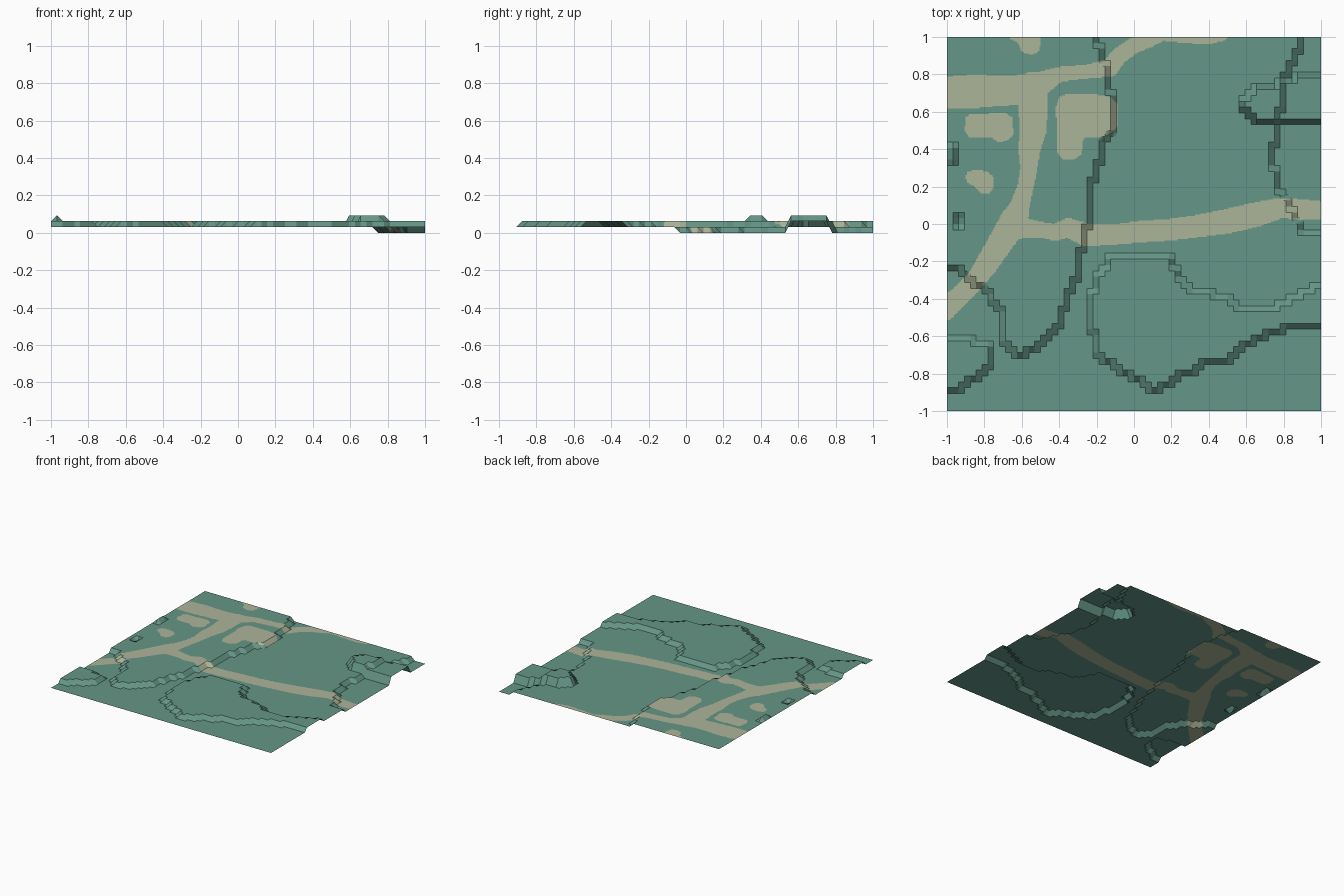
import bpy, bmesh

N = 64            # terrain cells per side
STEP = 2 / N      # cell size, also the height of one terrace
K = 5             # cell subdivisions along path borders


def inside(x, y, poly):
    """Even-odd point in polygon test."""
    hit = False
    for (ax, ay), (bx, by) in zip(poly, poly[1:] + poly[:1]):
        if (ay > y) != (by > y) and x < ax + (y - ay) * (bx - ax) / (by - ay):
            hit = not hit
    return hit


# --- terrace outlines ---
northwest = [(-1.1, 1.1), (-.2, 1.1), (-.2, .96), (-.17, .93), (-.15, .85), (-.14, .72), (-.11, .67),
             (-.11, .5), (-.14, .47), (-.17, .44), (-.2, .27), (-.235, .23), (-.235, .01),
             (-.265, -.02), (-.265, -.12), (-.3, -.14), (-.31, -.28), (-.33, -.34), (-.36, -.37),
             (-.38, -.48), (-.4, -.53), (-.42, -.58), (-.46, -.6), (-.5, -.63), (-.54, -.67),
             (-.58, -.695), (-.62, -.695), (-.66, -.66), (-.69, -.63), (-.7, -.48), (-.73, -.45),
             (-.76, -.4), (-.8, -.35), (-.85, -.31), (-.89, -.265), (-.96, -.23), (-1.1, -.23)]
south = [(-.12, -.165), (.16, -.165), (.2, -.19), (.22, -.25), (.26, -.3), (.28, -.34), (.35, -.36),
         (.42, -.37), (.5, -.4), (.54, -.44), (.6, -.455), (.74, -.455), (.8, -.42), (.86, -.39),
         (.92, -.36), (.96, -.33), (1.1, -.33), (1.1, -.545), (.8, -.545), (.77, -.575), (.7, -.6),
         (.65, -.62), (.6, -.65), (.55, -.69), (.5, -.735), (.38, -.745), (.32, -.78), (.25, -.81),
         (.2, -.84), (.15, -.88), (.07, -.88), (.03, -.84), (-.02, -.81), (-.08, -.78),
         (-.13, -.74), (-.18, -.72), (-.2, -.7), (-.22, -.58), (-.235, -.55), (-.235, -.38),
         (-.21, -.34), (-.2, -.28), (-.15, -.22)]
southwest = [(-1.1, -.607), (-.86, -.607), (-.85, -.64), (-.765, -.64), (-.765, -.76), (-.8, -.78),
             (-.85, -.82), (-.9, -.86), (-.93, -.89), (-1.1, -.89)]
east_basin = [(1.1, 1.1), (.89, 1.1), (.89, .95), (.86, .92), (.83, .83), (.8, .75), (.797, .62),
              (.77, .58), (.765, .42), (.735, .4), (.735, .31), (.765, .29), (.77, .2), (.8, .15),
              (.83, .1), (.84, .07), (.86, .04), (.89, -.01), (.89, -.047), (1.1, -.047)]
northeast = [(.577, .62), (.577, .67), (.61, .7), (.64, .735), (.75, .735), (.77, .765), (.86, .767),
             (.87, .797), (1.1, .797), (1.1, .547), (.65, .547), (.61, .6)]
TERRACES = [(northwest, 1), (south, 1), (southwest, 1), (east_basin, -1), (northeast, 2)]


def level(i, j):
    x, y = i * STEP - 1, j * STEP - 1
    h = 1 + sum(d for poly, d in TERRACES if inside(x, y, poly))
    if i == 1 and 43 <= j <= 45:      # small mound on the west edge
        h += 1
    if i == 2 and j in (32, 33):      # small hollow
        h -= 1
    return h


H = [[level(i, j) * STEP for j in range(N + 1)] for i in range(N + 1)]

# --- sandy paths: centre line points with half-widths ---
PATHS = [
    [(-1, .703, .085), (-.85, .71, .09), (-.7, .713, .08), (-.56, .72, .08), (-.4, .8, .04),
     (-.25, .815, .037), (-.13, .835, .047), (-.08, .9, .045), (0, .955, .042), (.08, .985, .042),
     (.15, 1.01, .03), (.25, 1.01, .04), (.4, 1, .04), (.47, 1, .022), (.5, 1.01, .01)],
    [(-.54, .74, .075), (-.54, .6, .078), (-.54, .5, .07), (-.56, .4, .06), (-.562, .3, .045),
     (-.58, .2, .043), (-.61, .1, .052), (-.64, .02, .075), (-.72, -.11, .067), (-.79, -.22, .06),
     (-.84, -.29, .052), (-.93, -.385, .053), (-1.01, -.45, .065)],
    [(-.62, -.02, .06), (-.5, -.03, .042), (-.42, -.045, .045), (-.35, -.02, .052),
     (-.25, -.06, .06), (-.1, -.055, .055), (.05, -.04, .058), (.2, -.03, .058), (.35, -.01, .06),
     (.5, .015, .066), (.65, .05, .066), (.78, .085, .055), (.88, .08, .054), (1, .073, .048)],
]
SEGMENTS = [(a, b) for path in PATHS for a, b in zip(path, path[1:])]

# --- sandy yards ---
YARDS = [
    [(-.67, 1.1), (-.66, .99), (-.62, .97), (-.6, .92), (-.55, .905), (-.51, .92), (-.5, .96),
     (-.51, 1.1)],
    [(-.42, .62), (-.4, .68), (-.36, .695), (-.17, .69), (-.12, .675), (-.09, .64), (-.09, .52),
     (-.13, .48), (-.18, .465), (-.26, .465), (-.275, .44), (-.28, .37), (-.32, .345),
     (-.38, .345), (-.41, .38), (-.41, .5)],
    [(-.905, .5), (-.9, .57), (-.87, .59), (-.8, .585), (-.75, .595), (-.69, .595), (-.65, .57),
     (-.645, .48), (-.67, .45), (-.72, .435), (-.76, .46), (-.82, .46), (-.88, .46)],
    [(-.9, .25), (-.89, .28), (-.84, .29), (-.78, .28), (-.75, .25), (-.75, .2), (-.77, .165),
     (-.82, .165), (-.85, .2), (-.89, .22)],
]


def sandy(x, y):
    for (ax, ay, ar), (bx, by, br) in SEGMENTS:
        if not (min(ax, bx) - .1 < x < max(ax, bx) + .1 and min(ay, by) - .1 < y < max(ay, by) + .1):
            continue
        dx, dy = bx - ax, by - ay
        t = max(0, min(1, ((x - ax) * dx + (y - ay) * dy) / (dx * dx + dy * dy)))
        r = ar + (br - ar) * t
        if (x - ax - t * dx) ** 2 + (y - ay - t * dy) ** 2 < r * r:
            return 1
    if -.92 < x < -.08 and y > .15:
        return int(any(inside(x, y, p) for p in YARDS))
    return 0


# --- terrain surface: one quad per cell, finer quads where a path border crosses it ---
bm = bmesh.new()
verts = {}


def vert(u, v):
    """Vertex at fine grid position, height blended from the cell corners."""
    if (u, v) not in verts:
        i, j = min(u // K, N - 1), min(v // K, N - 1)
        s, t = u / K - i, v / K - j
        z = ((H[i][j] * (1 - s) + H[i + 1][j] * s) * (1 - t)
             + (H[i][j + 1] * (1 - s) + H[i + 1][j + 1] * s) * t)
        verts[u, v] = bm.verts.new((u * STEP / K - 1, v * STEP / K - 1, z))
    return verts[u, v]


def quad(u, v, w, mat):
    f = bm.faces.new([vert(u, v), vert(u + w, v), vert(u + w, v + w), vert(u, v + w)])
    f.material_index = mat


for i in range(N):
    for j in range(N):
        cells = {(u, v): sandy((u + .5) * STEP / K - 1, (v + .5) * STEP / K - 1)
                 for u in range(i * K, i * K + K) for v in range(j * K, j * K + K)}
        kinds = set(cells.values())
        if len(kinds) == 1:
            quad(i * K, j * K, K, kinds.pop())
        else:
            for (u, v), mat in cells.items():
                quad(u, v, 1, mat)

mesh = bpy.data.meshes.new("terrain")
bm.to_mesh(mesh)
bm.free()
terrain = bpy.data.objects.new("terrain", mesh)
bpy.context.collection.objects.link(terrain)


def material(name, rgb):
    m = bpy.data.materials.new(name)
    m.diffuse_color = [(c / 255 / 12.92 if c < 11 else ((c / 255 + .055) / 1.055) ** 2.4) for c in rgb] + [1]
    mesh.materials.append(m)


material("teal grass", (101, 150, 135))
material("sandy path", (172, 181, 153))
